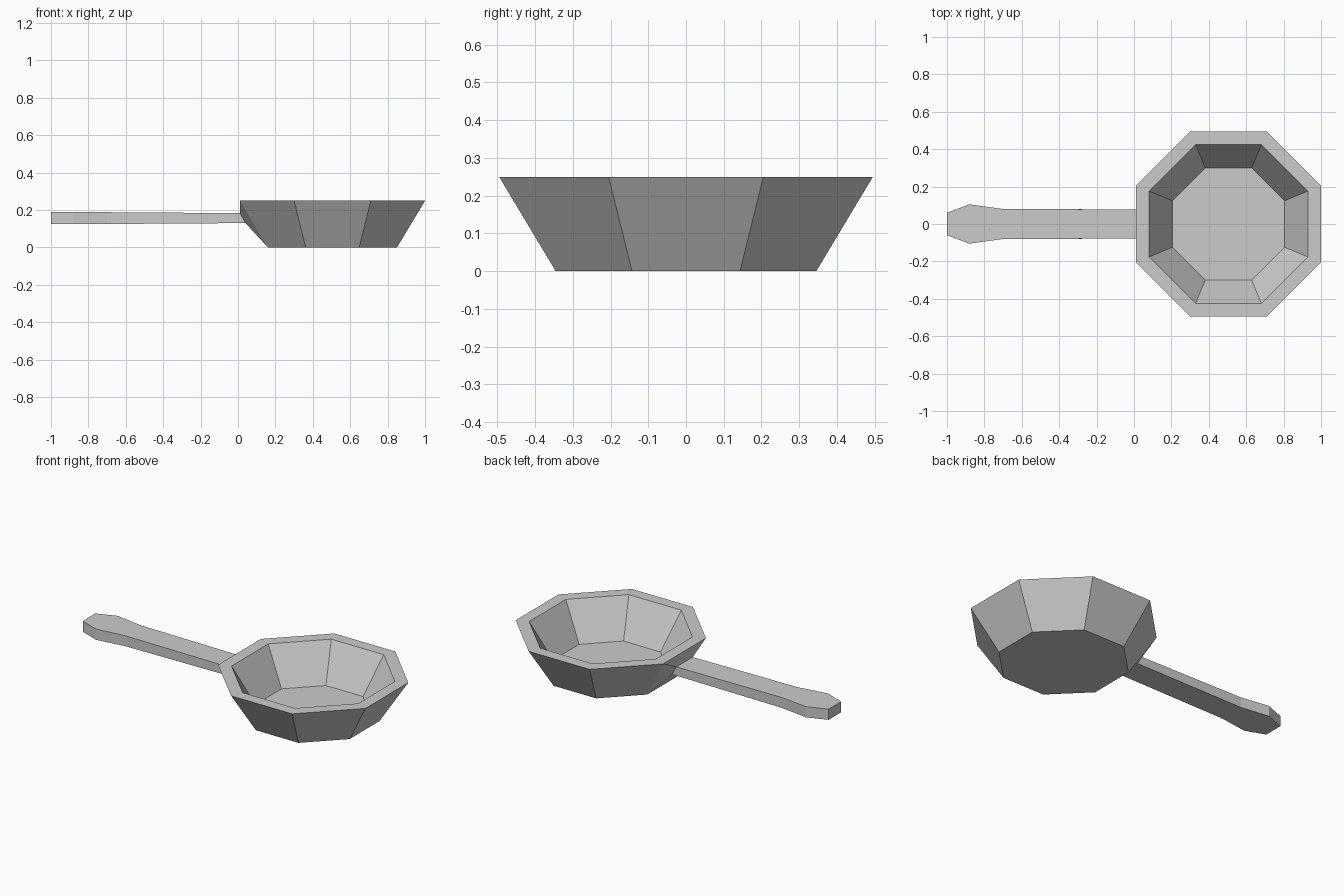
import bpy, bmesh, math

if "Cube" in bpy.data.objects:
    bpy.data.objects.remove(bpy.data.objects["Cube"], do_unlink=True)

SIDES = 8
CENTRE_X = 0.505
LEFT_SIDE = 3  # index of the wall that faces -x

grey = bpy.data.materials.new("grey metal")
grey.use_nodes = True
colour = (0.6, 0.6, 0.6, 1)
grey.diffuse_color = colour
grey.node_tree.nodes["Principled BSDF"].inputs["Base Color"].default_value = colour

bm = bmesh.new()


def octagon(apothem, z):
    """Ring of vertices with flat sides facing the axes."""
    r = apothem / math.cos(math.pi / SIDES)
    angles = [math.tau * (i + 0.5) / SIDES for i in range(SIDES)]
    return [bm.verts.new((CENTRE_X + r * math.cos(a), r * math.sin(a), z)) for a in angles]


def section(x, half_width, bottom, top, x_bottom=None):
    """Rectangular cross-section of the handle."""
    xb = x if x_bottom is None else x_bottom
    corners = [(xb, half_width, bottom), (xb, -half_width, bottom),
               (x, -half_width, top), (x, half_width, top)]
    return [bm.verts.new(c) for c in corners]


def bridge(a, b, skip=None):
    n = len(a)
    for i in range(n):
        if i != skip:
            j = (i + 1) % n
            bm.faces.new((a[i], a[j], b[j], b[i]))


# Bowl: outer wall, rim, inner wall, floor; left wall stays open for the handle
base = octagon(0.345, 0)
rim = octagon(0.495, 0.25)
inner_rim = octagon(0.425, 0.25)
floor = octagon(0.30, 0.03)
bridge(base, rim, skip=LEFT_SIDE)
bridge(rim, inner_rim)
bridge(inner_rim, floor)
bm.faces.new(base)
bm.faces.new(floor)

# Handle: flares from the open wall, then runs out to a tapered grip
k = LEFT_SIDE
rings = [
    [base[k], base[k + 1], rim[k + 1], rim[k]],
    section(0.01, 0.078, 0.13, 0.183, x_bottom=0.04),
    section(-0.70, 0.08, 0.125, 0.188),
    section(-0.88, 0.105, 0.125, 0.19),
    section(-1.0, 0.06, 0.125, 0.19),
]
for a, b in zip(rings, rings[1:]):
    bridge(a, b)
bm.faces.new(rings[-1])

bmesh.ops.recalc_face_normals(bm, faces=bm.faces)
mesh = bpy.data.meshes.new("pan_with_handle")
bm.to_mesh(mesh)
bm.free()
mesh.materials.append(grey)
pan = bpy.data.objects.new("pan_with_handle", mesh)
bpy.context.collection.objects.link(pan)
